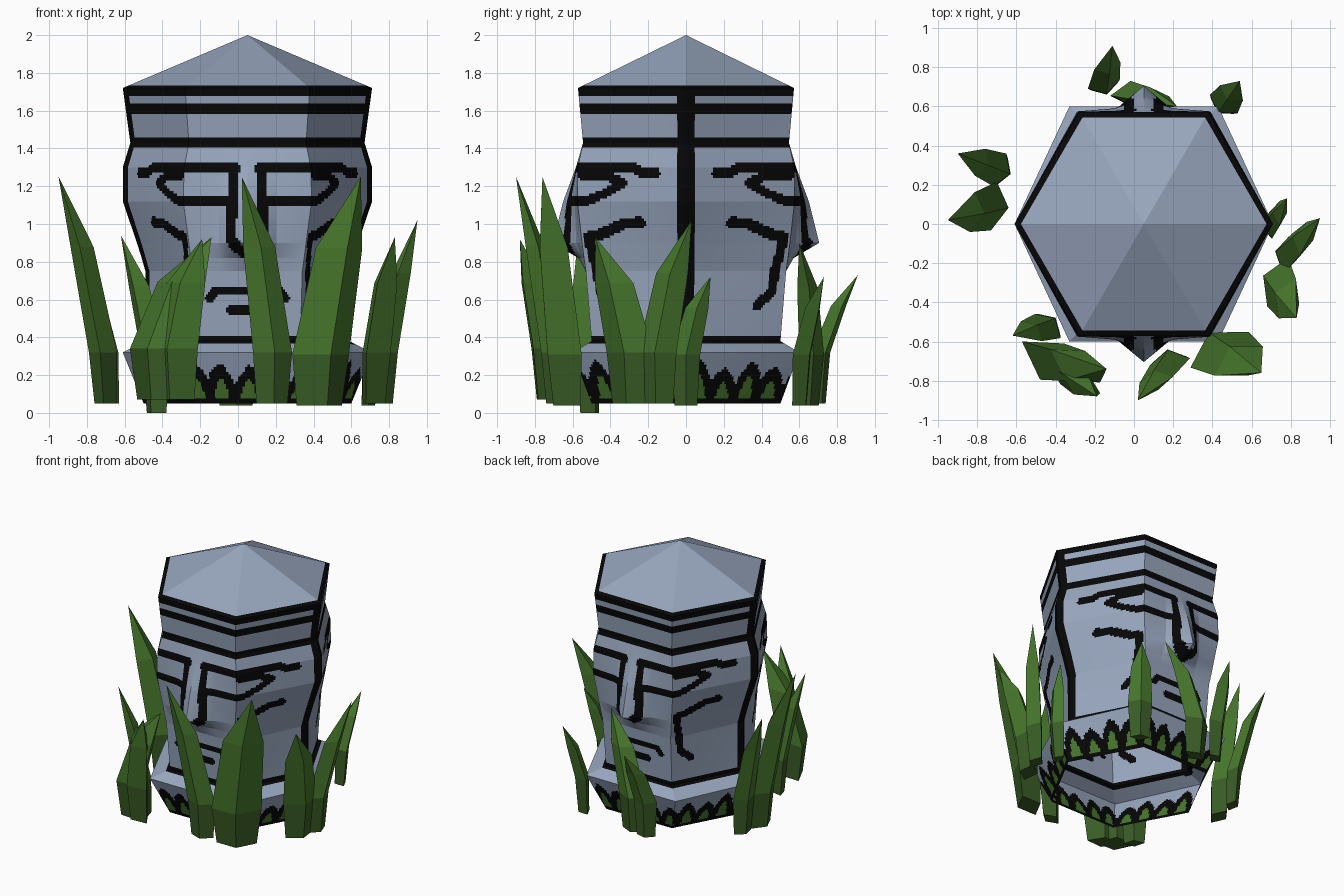
import bpy, math
from mathutils import Vector

if "Cube" in bpy.data.objects:
    bpy.data.objects.remove(bpy.data.objects["Cube"])

CX = 0.05          # the stone stands slightly right of centre
CELL = 0.014       # size of the painted cells


def material(name, rgb):
    m = bpy.data.materials.new(name)
    m.diffuse_color = (*rgb, 1)
    m.use_nodes = True
    m.node_tree.nodes["Principled BSDF"].inputs["Base Color"].default_value = m.diffuse_color
    return m


STONE = material("blue_grey_stone", (0.31, 0.38, 0.51))
BLACK = material("black_paint", (0.002, 0.002, 0.002))
GREEN = material("leaf_green", (0.065, 0.19, 0.026))
DARK_GREEN = material("dark_leaf_green", (0.042, 0.11, 0.019))


def make(name, verts, faces, mats, indices=None):
    me = bpy.data.meshes.new(name)
    me.from_pydata([tuple(v) for v in verts], [], faces)
    for m in mats:
        me.materials.append(m)
    if indices:
        me.polygons.foreach_set("material_index", indices)
    ob = bpy.data.objects.new(name, me)
    bpy.context.collection.objects.link(ob)
    return ob


# ---- stone body: rings of (z, side corner x, front corner x, front y, nose bulge)
RINGS = [
    (0.05, 0.55, 0.28, 0.50, 0), (0.32, 0.66, 0.38, 0.60, 0),
    (0.38, 0.54, 0.28, 0.50, 0), (0.75, 0.54, 0.29, 0.53, 0),
    (0.82, 0.56, 0.30, 0.54, 0.03), (0.90, 0.585, 0.31, 0.55, 0.155),
    (1.12, 0.66, 0.34, 0.575, 0.075), (1.30, 0.66, 0.335, 0.573, 0.01),
    (1.43, 0.62, 0.31, 0.545, 0), (1.72, 0.66, 0.33, 0.572, 0)]


def ring(z, rx, cx, cy, n):
    half = [(rx, 0), (cx, cy), (0.15, cy + 0.2 * n), (0, cy + n),
            (-0.15, cy + 0.2 * n), (-cx, cy)]
    return [Vector((x, y, z)) for x, y in half + [(-x, -y) for x, y in half]]


# ---- painted face lines for one quarter, as (distance round from the middle, z)
LINES = [
    (0.028, [(0.81, 1.27), (0.74, 1.27), (0.66, 1.30), (0.07, 1.30), (0.08, 1.12),
             (0.09, 0.92), (0.05, 0.87), (0.0, 0.84)]),              # brow and nose
    (0.026, [(0.36, 1.26), (0.50, 1.26), (0.61, 1.22), (0.50, 1.16),
             (0.38, 1.12), (0.09, 1.12)]),                           # eye
    (0.028, [(0.69, 1.01), (0.58, 1.0), (0.42, 0.94), (0.35, 0.93),
             (0.36, 0.64), (0.44, 0.57)]),                           # cheek
    (0.024, [(0.0, 0.65), (0.17, 0.65), (0.20, 0.61)]),              # mouth
    (0.024, [(0.0, 0.545), (0.09, 0.545)])]                          # lower lip
BANDS = [(0.365, 0.405), (1.40, 1.46), (1.577, 1.635), (1.685, 1.73)]


def near(p, line, w):
    for a, b in zip(line, line[1:]):
        dx, dz = b[0] - a[0], b[1] - a[1]
        t = ((p[0] - a[0]) * dx + (p[1] - a[1]) * dz) / (dx * dx + dz * dz)
        t = max(0, min(1, t))
        if math.hypot(p[0] - a[0] - t * dx, p[1] - a[1] - t * dz) < w:
            return True
    return False


def paint(c, turn, corner):
    u, z = abs(c.x), c.z
    if z < 0.30:                      # moss patches in a dripping black border
        k = abs((turn * 26) % 1 - 0.5) * 2
        top = 0.18 + 0.02 * math.sin(turn * 75)
        if 0.075 < z < top and k < 0.6 * math.sqrt((top - z) / (top - 0.075)):
            return 2
        return 1 if z < top - 0.04 + 0.12 * math.sqrt(1 - k) else 0
    if any(a < z < b for a, b in BANDS):
        return 1
    if z > 0.36 and abs(c.y) < 0.045:  # seam down both side corners
        return 1
    if u > corner.x:                  # measure along the slanted side
        u = corner.x + math.hypot(u - corner.x, abs(c.y) - corner.y)
    return int(any(near((u, z), line, w) for w, line in LINES))


def build_body():
    rings = [ring(*r) for r in RINGS]
    ref = rings[6]
    cols = []
    for k in range(12):
        m = max(1, math.ceil((ref[(k + 1) % 12] - ref[k]).length / CELL))
        cols += [(k, i / m) for i in range(m)]
    rows = []
    for r in range(len(rings) - 1):
        m = math.ceil((rings[r + 1][0] - rings[r][0]).length / CELL)
        rows += [(r, i / m) for i in range(m)]
    rows.append((len(rings) - 2, 1.0))
    verts, corners = [], []
    for r, t in rows:
        cur = [a.lerp(b, t) for a, b in zip(rings[r], rings[r + 1])]
        corners.append(cur[1])
        verts += [cur[k].lerp(cur[(k + 1) % 12], s) for k, s in cols]
    n = len(cols)
    faces, idx = [], []
    for i in range(len(rows) - 1):
        for j in range(n):
            f = (i * n + j, i * n + (j + 1) % n,
                 (i + 1) * n + (j + 1) % n, (i + 1) * n + j)
            faces.append(f)
            idx.append(paint((verts[f[0]] + verts[f[2]]) / 2, j / n, corners[i]))
    make("stone_head", verts, faces, [STONE, BLACK, GREEN], idx).location.x = CX


build_body()

# ---- pointed six-sided roof with a black rim
hexa = [(0.66 * math.cos(i * math.pi / 3), 0.66 * math.sin(i * math.pi / 3)) for i in range(6)]
verts = [(x * s, y * s, 2 - 0.28 * s) for s in (1, 0.95) for x, y in hexa] + [(0, 0, 2)]
faces = [(i, (i + 1) % 6, 6 + (i + 1) % 6, 6 + i) for i in range(6)]
faces += [(6 + i, 6 + (i + 1) % 6, 12) for i in range(6)]
make("roof", verts, faces, [STONE, BLACK], [1] * 6 + [0] * 6).location.x = CX


# ---- four-sided grass blades with darker feet: base x, y, z, tip x, y, z, width
def blade(i, bx, by, bz, tx, ty, tz, w):
    base, tip = Vector((bx, by, bz)), Vector((tx, ty, tz))
    out = Vector((bx - CX, by, 0)).normalized()
    side = Vector((-out.y, out.x, 0))
    belly = bz + 0.27
    verts = []
    for t, width in ((0, 0.8), (0, 1.0), (0.6, 0.82)):
        c = base.lerp(tip, t ** 1.6)
        c.z = belly + (tz - belly) * t if verts else bz
        c = c + out * (0.015 if verts else 0)
        h = side * (w * width / 2)
        d = out * (0.3 * w * width)
        verts += [c - h, c + d, c + h, c - d]
    verts.append(tip)
    faces = [(r + k, r + (k + 1) % 4, r + 4 + (k + 1) % 4, r + 4 + k)
             for r in (0, 4) for k in range(4)]
    faces += [(8 + k, 8 + (k + 1) % 4, 12) for k in range(4)]
    faces.append((3, 2, 1, 0))
    make(f"grass_blade_{i}", verts, faces, [GREEN, DARK_GREEN], [1] * 4 + [0] * 8 + [1])


BLADES = [
    (-0.15, 0.70, 0.05, -0.11, 0.91, 0.73, 0.17),
    (-0.01, 0.65, 0.04, 0.22, 0.60, 0.90, 0.22),
    (0.45, 0.60, 0.04, 0.54, 0.73, 0.72, 0.17),
    (-0.67, 0.27, 0.05, -0.90, 0.36, 1.02, 0.18),
    (-0.70, 0.09, 0.05, -0.95, 0.02, 1.25, 0.25),
    (-0.43, -0.51, 0.0, -0.62, -0.57, 0.94, 0.18),
    (-0.41, -0.69, 0.07, -0.14, -0.74, 0.93, 0.37),
    (-0.33, -0.73, 0.07, -0.19, -0.88, 0.92, 0.28),
    (0.18, -0.69, 0.05, 0.02, -0.90, 1.25, 0.21),
    (0.43, -0.63, 0.04, 0.65, -0.76, 1.25, 0.35),
    (0.72, -0.29, 0.05, 0.83, -0.48, 0.93, 0.27),
    (0.77, -0.15, 0.05, 0.95, 0.03, 1.02, 0.21),
    (0.69, 0.0, 0.04, 0.78, 0.13, 0.72, 0.15)]
for i, b in enumerate(BLADES):
    blade(i + 1, *b)
